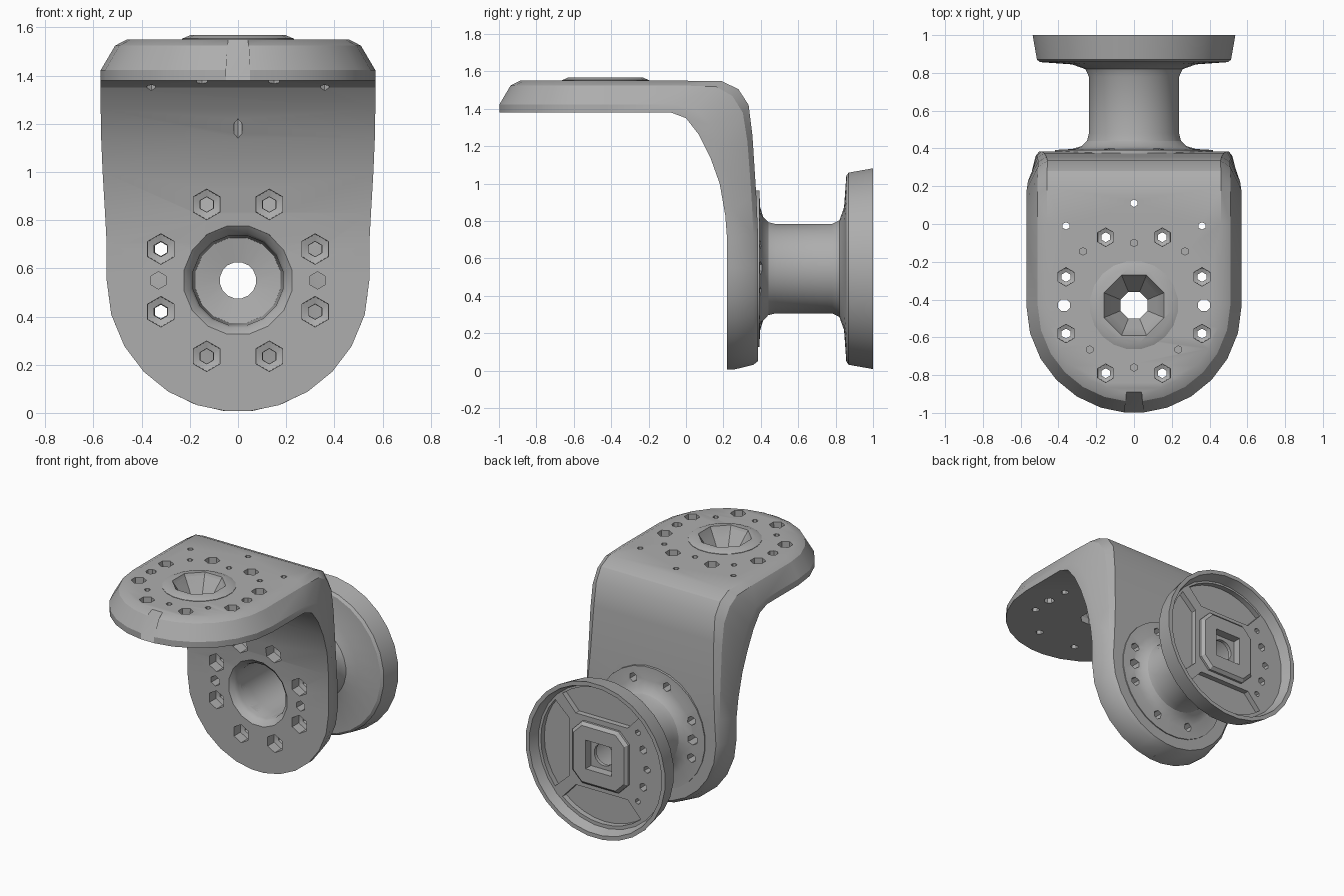
import bpy, bmesh, math
from mathutils import Matrix, Vector

if "Cube" in bpy.data.objects:
    bpy.data.objects.remove(bpy.data.objects["Cube"])

grey = bpy.data.materials.new("matte grey")
grey.diffuse_color = (0.42, 0.42, 0.42, 1)
grey.use_nodes = True
grey.node_tree.nodes["Principled BSDF"].inputs["Base Color"].default_value = grey.diffuse_color
ALONG_Y = Matrix.Rotation(-math.pi / 2, 4, 'X')   # local z becomes +y
HZ = 0.55                                         # height of the hub axis
TY = -0.43                                        # y of the top hole pattern


def finish(bm, name):
    bmesh.ops.recalc_face_normals(bm, faces=bm.faces)
    me = bpy.data.meshes.new(name)
    bm.to_mesh(me)
    bm.free()
    ob = bpy.data.objects.new(name, me)
    bpy.context.collection.objects.link(ob)
    me.materials.append(grey)
    return ob


def loft(bm, rings):
    rows = [[bm.verts.new(p) for p in ring] for ring in rings]
    n = len(rows[0])
    for a, b in zip(rows, rows[1:]):
        for i in range(n):
            bm.faces.new((a[i], a[(i + 1) % n], b[(i + 1) % n], b[i]))
    bm.faces.new(rows[0][::-1])
    bm.faces.new(rows[-1])


def lathe(bm, profile, n, mat):
    # profile is (radius, height) pairs, closed by flat caps
    loft(bm, [[mat @ Vector((r * math.cos(2 * math.pi * (i + .5) / n),
                             r * math.sin(2 * math.pi * (i + .5) / n), h))
               for i in range(n)] for r, h in profile])


def front_axis(x, z):
    return Matrix.Translation((x, 0, HZ + z)) @ ALONG_Y


def top_axis(x, y):
    return Matrix.Translation((x, TY + y, 0))


def cut(target, cutter):
    cutter.hide_render = True
    m = target.modifiers.new("cut", 'BOOLEAN')
    m.operation, m.solver, m.object = 'DIFFERENCE', 'EXACT', cutter
    bpy.context.view_layer.objects.active = target
    bpy.ops.object.modifier_apply(modifier=m.name)


# --- L-shaped bracket, lofted along its bend with a chamfered section
FRAC = (0, 0.25, 0.85, 1)
INSET = (0, 0, 0.06, 0.11)


def section(points):
    # points: (half width, y, z) from inner to outer skin, mirrored in x
    return [(w, y, z) for w, y, z in points] + [(-w, y, z) for w, y, z in reversed(points)]


rings = []
for deg in (85, 72, 58, 44, 30, 15, 0):           # rounded front of the top plate
    a = math.radians(deg)
    rings.append(section([((.57 - s) * math.cos(a), TY - (.57 - s) * math.sin(a), 1.38 + f * .17)
                          for f, s in zip(FRAC, INSET)]))
bend = [((-.08, 1.38), (0, 1.55), .57, 1), ((0, 1.35), (.19, 1.548), .57, 1),
        ((.07, 1.26), (.28, 1.505), .57, 1), ((.13, 1.14), (.335, 1.42), .568, 1),
        ((.18, 1.0), (.355, 1.26), .562, .9), ((.21, .83), (.375, .95), .552, .7),
        ((.22, .7), (.385, .73), .545, .5)]
for i, o, w, k in bend:
    rings.append(section([(w - s * k, i[0] + f * (o[0] - i[0]), i[1] + f * (o[1] - i[1]))
                          for f, s in zip(FRAC, INSET)]))
for deg in (0, 15, 30, 44, 58, 72, 85):           # rounded foot of the upright
    a = math.radians(deg)
    rings.append(section([((.545 - s * .4) * math.cos(a), .22 + f * .165, HZ - (.545 - s * .4) * math.sin(a))
                          for f, s in zip(FRAC, INSET)]))
bm = bmesh.new()
loft(bm, rings)
bracket = finish(bm, "bracket")

# --- raised ring on the top plate
bm = bmesh.new()
lathe(bm, [(.235, 1.5), (.235, 1.553), (.2, 1.568)], 20, top_axis(0, 0))
ring = finish(bm, "top_ring")

# --- neck and round end wheel
bm = bmesh.new()
lathe(bm, [(.42, .30), (.42, .392), (.33, .397), (.28, .412), (.25, .44), (.24, .48), (.24, .78),
           (.26, .82), (.33, .845), (.5, .857), (.517, .87), (.54, 1.0), (.512, 1.0), (.49, .93)],
      28, front_axis(0, -.005))
wheel = finish(bm, "neck_and_wheel")

# --- chamfered square boss on the wheel back
bm = bmesh.new()


def octagon(h, c, y):
    q = [(h, c), (c, h), (-c, h), (-h, c), (-h, -c), (-c, -h), (c, -h), (h, -c)]
    return [(x, y, HZ + z) for x, z in q]


loft(bm, [octagon(.215, .14, .91), octagon(.215, .14, .945), octagon(.195, .13, .965)])
boss = finish(bm, "square_boss")

# --- cutters: bore, bolt holes and top plate holes
bm = bmesh.new()
lathe(bm, [(.24, .1), (.23, .218), (.2, .245), (.19, .27), (.18, .86), (.076, .88), (.076, 1.1)],
      16, front_axis(0, 0))
for sx in (-1, 1):
    for sz in (-1, 1):
        for x, z in ((.13, .315), (.32, .13)):    # stepped hexagonal bolt recesses
            through = 1.1 if x > .2 and sx < 0 else .6
            lathe(bm, [(.066, .1), (.062, .29), (.032, .30), (.028, through)], 6, front_axis(sx * x, sz * z))
        for x, y in ((.15, .36), (.36, .15)):
            lathe(bm, [(.05, 1.6), (.048, 1.46), (.026, 1.45), (.026, 1.3)], 6, top_axis(sx * x, sz * y))
        lathe(bm, [(.02, 1.6), (.02, 1.5)], 6, top_axis(sx * (.235 if sz < 0 else .27), -.235 if sz < 0 else .285))
    lathe(bm, [(.036, .1), (.036, .6)], 6, front_axis(sx * .33, 0))
    lathe(bm, [(.034, 1.6), (.034, 1.3)], 8, top_axis(sx * .37, 0))
    lathe(bm, [(.02, 1.6), (.02, 1.2)], 6, top_axis(sx * .36, .42))
    lathe(bm, [(.02, 1.6), (.02, 1.5)], 6, top_axis(0, sx * .33))
    lathe(bm, [(.02, .88), (.02, 1.1)], 6, front_axis(-.28, sx * .24))
lathe(bm, [(.025, .88), (.025, 1.1)], 6, front_axis(-.35, 0))
lathe(bm, [(.02, 1.6), (.02, 1.1)], 6, top_axis(0, .54))
lathe(bm, [(.19, 1.62), (.17, 1.56), (.077, 1.42), (.077, 1.3)], 8, top_axis(0, 0))
holes = finish(bm, "hole_cutter")

# --- cutters: square socket and three pockets in the wheel back
bm = bmesh.new()
sq = [(.1, .1), (-.1, .1), (-.1, -.1), (.1, -.1)]
loft(bm, [[(x, y, HZ + z) for x, z in sq] for y in (.905, 1.1)])
for turn in (0, 90, 270):
    t = math.radians(turn)
    shape = [(.25, -.2)] + [(.47 * math.cos(math.radians(d)), .47 * math.sin(math.radians(d)))
                            for d in range(-40, 41, 10)] + [(.25, .2)]
    loft(bm, [[(u * math.cos(t) - v * math.sin(t), y, HZ + u * math.sin(t) + v * math.cos(t))
               for u, v in shape] for y in (.892, 1.05)])
pockets = finish(bm, "pocket_cutter")

for ob in (bracket, ring, wheel, boss):
    cut(ob, holes)
for ob in (wheel, boss):
    cut(ob, pockets)
for ob in (holes, pockets):
    bpy.data.objects.remove(ob, do_unlink=True)

# --- smooth shading with crisp edges
for ob in (bracket, ring, wheel, boss):
    bpy.ops.object.select_all(action='DESELECT')
    ob.select_set(True)
    bpy.context.view_layer.objects.active = ob
    bpy.ops.object.shade_smooth_by_angle(angle=math.radians(28))
